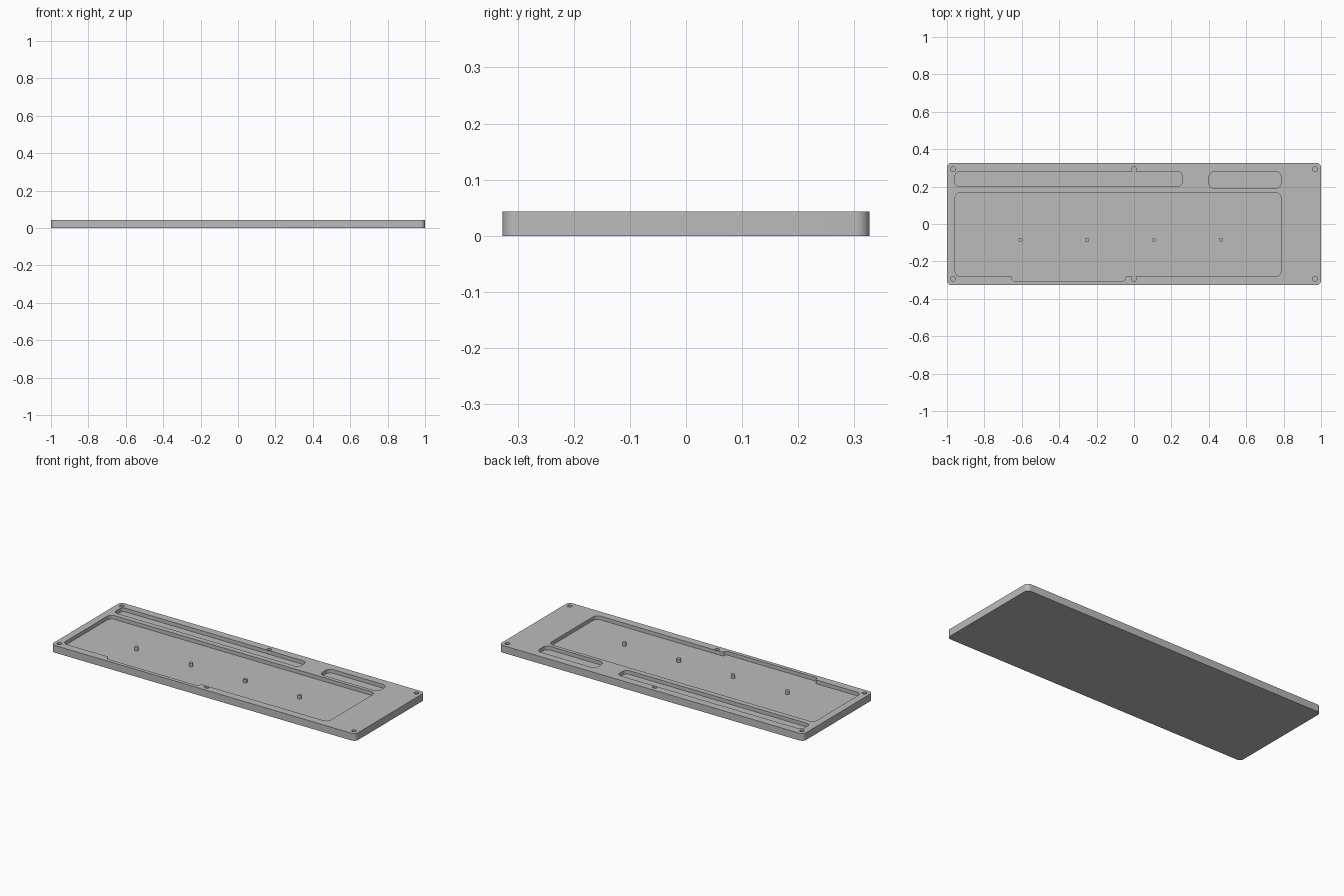
import bpy, bmesh, math
from mathutils import Vector

if "Cube" in bpy.data.objects:
    bpy.data.objects.remove(bpy.data.objects["Cube"])

HEIGHT, FLOOR = 0.043, 0.021

grey = bpy.data.materials.new("plain grey")
grey.use_nodes = True
grey.diffuse_color = (0.5, 0.5, 0.5, 1)
grey.node_tree.nodes["Principled BSDF"].inputs["Base Color"].default_value = (0.5, 0.5, 0.5, 1)


def fillet(corners, steps=8):
    """Round each right-angled corner (x, y, radius) of an outline."""
    pts = [Vector(c[:2]) for c in corners]
    out = []
    for i, p in enumerate(pts):
        r = corners[i][2]
        back = (pts[i - 1] - p).normalized()
        ahead = (pts[(i + 1) % len(pts)] - p).normalized()
        centre = p + r * (back + ahead)
        for k in range(steps + 1):
            t = math.pi / 2 * k / steps
            out.append(centre - r * (math.cos(t) * ahead + math.sin(t) * back))
    return out


def rounded_box(x0, x1, y0, y1, r):
    return fillet([(x0, y0, r), (x1, y0, r), (x1, y1, r), (x0, y1, r)])


def circle(x, y, r, sides=20):
    return [Vector((x + r * math.cos(math.tau * k / sides),
                    y + r * math.sin(math.tau * k / sides))) for k in range(sides)]


def prism(name, outlines, z0, z1):
    """Extrude one or more closed outlines between two heights."""
    bm = bmesh.new()
    for outline in outlines:
        face = bm.faces.new([bm.verts.new((p.x, p.y, z0)) for p in outline])
        top = bmesh.ops.extrude_face_region(bm, geom=[face])["geom"]
        bmesh.ops.translate(bm, vec=(0, 0, z1 - z0),
                            verts=[v for v in top if isinstance(v, bmesh.types.BMVert)])
    bmesh.ops.recalc_face_normals(bm, faces=bm.faces)
    mesh = bpy.data.meshes.new(name)
    bm.to_mesh(mesh)
    bm.free()
    mesh.materials.append(grey)
    obj = bpy.data.objects.new(name, mesh)
    bpy.context.collection.objects.link(obj)
    return obj


def smooth(obj):
    bpy.ops.object.select_all(action="DESELECT")
    obj.select_set(True)
    bpy.context.view_layer.objects.active = obj
    bpy.ops.object.shade_smooth_by_angle(angle=math.radians(30))


# Plate with rounded corners
plate = prism("base_plate", [rounded_box(-1, 1, -0.327, 0.327, 0.025)], 0, HEIGHT)

# Main pocket, with a shallow step along its front edge
main_pocket = fillet([
    (-0.957, -0.28, 0.03), (-0.652, -0.28, 0.01), (-0.652, -0.305, 0.015),
    (-0.048, -0.305, 0.015), (-0.048, -0.28, 0.01), (0.786, -0.28, 0.03),
    (0.786, 0.168, 0.03), (-0.957, 0.168, 0.03)])

# Two slots behind the main pocket, and six blind screw holes
long_slot = rounded_box(-0.957, 0.257, 0.2, 0.28, 0.025)
short_slot = rounded_box(0.401, 0.786, 0.19, 0.28, 0.03)
holes = [circle(x, y, 0.013) for x in (-0.968, 0, 0.968) for y in (-0.293, 0.293)]

cutters = [
    prism("pocket_cutter", [main_pocket, long_slot, short_slot], FLOOR, HEIGHT + 0.02),
    prism("hole_cutter", holes, FLOOR, HEIGHT + 0.02)]
for cutter in cutters:
    cutter.hide_render = True
    mod = plate.modifiers.new(cutter.name, "BOOLEAN")
    mod.operation = "DIFFERENCE"
    mod.solver = "EXACT"
    mod.object = cutter
bpy.context.view_layer.objects.active = plate
for cutter in cutters:
    bpy.ops.object.modifier_apply(modifier=cutter.name)
    bpy.data.objects.remove(cutter)
smooth(plate)

# Row of support posts on the pocket floor
for i in range(4):
    post = prism(f"support_post_{i + 1}", [circle(-0.607 + i * 0.357, -0.085, 0.011)],
                 FLOOR - 0.002, HEIGHT)
    smooth(post)
